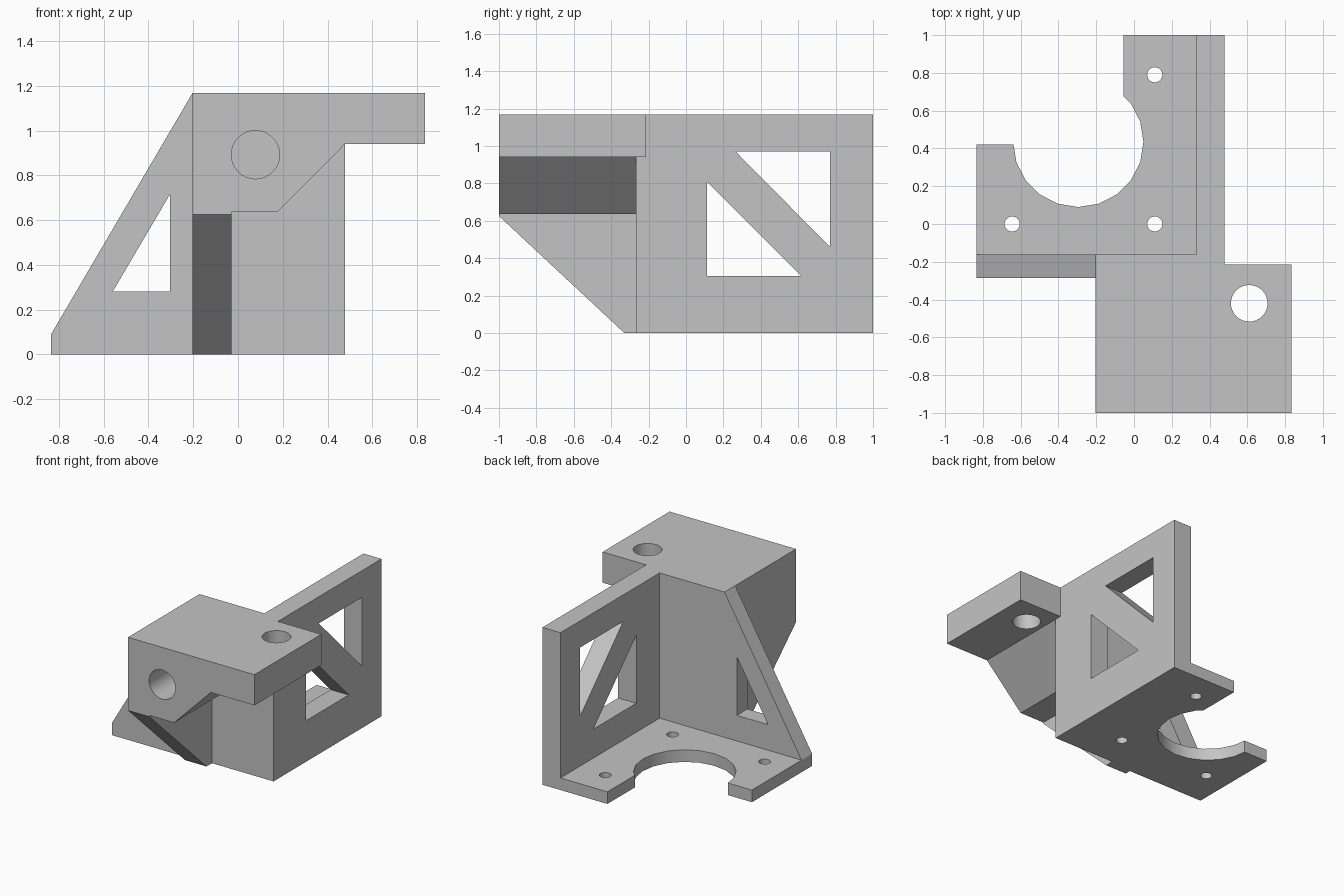
import bpy, bmesh, math

cube = bpy.data.objects.get("Cube")
if cube:
    bpy.data.objects.remove(cube, do_unlink=True)

GREY = (0.55, 0.55, 0.55, 1.0)
mat = bpy.data.materials.new("light grey")
mat.use_nodes = True
mat.diffuse_color = GREY
for node in mat.node_tree.nodes:
    if node.type == 'BSDF_PRINCIPLED':
        node.inputs["Base Color"].default_value = GREY


def prism(name, profile, axis, lo, hi):
    """Extrude a 2D profile along the given axis from lo to hi."""
    place = {'x': lambda p, q, t: (t, p, q),
             'y': lambda p, q, t: (p, t, q),
             'z': lambda p, q, t: (p, q, t)}[axis]
    bm = bmesh.new()
    rings = [[bm.verts.new(place(p, q, t)) for p, q in profile] for t in (lo, hi)]
    for ring in rings:
        bm.faces.new(ring)
    n = len(profile)
    for i in range(n):
        j = (i + 1) % n
        bm.faces.new((rings[0][i], rings[0][j], rings[1][j], rings[1][i]))
    bmesh.ops.recalc_face_normals(bm, faces=bm.faces)
    mesh = bpy.data.meshes.new(name)
    bm.to_mesh(mesh)
    bm.free()
    mesh.materials.append(mat)
    obj = bpy.data.objects.new(name, mesh)
    bpy.context.collection.objects.link(obj)
    return obj


def rect(p0, p1, q0, q1):
    return [(p0, q0), (p1, q0), (p1, q1), (p0, q1)]


def circle(p, q, r, sides=32):
    angles = [math.tau * i / sides for i in range(sides)]
    return [(p + r * math.cos(a), q + r * math.sin(a)) for a in angles]


def cut(obj, profile, axis, lo=-2, hi=2):
    """Cut a profile through the part, then discard the cutter."""
    cutter = prism("cutter", profile, axis, lo, hi)
    cutter.hide_render = True
    mod = obj.modifiers.new("cut", 'BOOLEAN')
    mod.operation = 'DIFFERENCE'
    mod.solver = 'EXACT'
    mod.object = cutter
    bpy.context.view_layer.objects.active = obj
    bpy.ops.object.modifier_apply(modifier=mod.name)
    bpy.data.objects.remove(cutter, do_unlink=True)


LEFT, BODY, INNER, SIDE, ARM = -0.835, -0.203, 0.33, 0.478, 0.835
TOP, ARM_Z, HEAD_Z, BASE_Z = 1.168, 0.94, 0.635, 0.09
FRONT, BACK = -0.266, -0.162

# Base plate with the large round notch and screw holes
base = prism("base_plate", [(LEFT, BACK), (INNER, BACK), (INNER, 1), (-0.055, 1),
                            (-0.055, 0.42), (LEFT, 0.42)], 'z', 0, BASE_Z)
cut(base, circle(-0.295, 0.435, 0.345, 20), 'z')
for x, y in ((-0.645, 0), (0.11, 0), (0.11, 0.79)):
    cut(base, circle(x, y, 0.04), 'z')

# Side wall with two triangular windows
side = prism("side_wall", rect(FRONT, 1, 0, TOP), 'x', INNER, SIDE)
cut(side, [(0.265, 0.97), (0.77, 0.46), (0.77, 0.97)], 'x')
cut(side, [(0.112, 0.305), (0.615, 0.305), (0.112, 0.81)], 'x')

# Front wall and sloping gusset with its window
wall = prism("front_wall", rect(BODY, INNER, 0, TOP), 'y', FRONT, BACK)
gusset = prism("gusset", [(LEFT, 0), (BODY, 0), (BODY, TOP), (LEFT, BASE_Z)],
               'y', -0.286, BACK)
cut(gusset, [(-0.56, 0.28), (-0.304, 0.28), (-0.304, 0.715)], 'y')

# Overhanging head with a blind round bore
head = prism("head_block", [(BODY, HEAD_Z), (0.175, HEAD_Z), (SIDE, ARM_Z),
                            (SIDE, TOP), (BODY, TOP)], 'y', -1, FRONT)
cut(head, circle(0.078, 0.892, 0.108), 'y')

# Side arm with a vertical bore
arm = prism("side_arm", rect(SIDE, ARM, -1, -0.215), 'z', ARM_Z, TOP)
cut(arm, circle(0.61, -0.42, 0.097), 'z')

# Diagonal strut under the head
strut = prism("diagonal_strut", [(-1, HEAD_Z), (-1, 0.625), (-0.33, 0), (FRONT, 0),
                                 (FRONT, HEAD_Z)], 'x', BODY, -0.028)

# Smooth the bores, keep edges sharp
bpy.ops.object.select_all(action='DESELECT')
for part in (base, side, wall, gusset, head, arm, strut):
    part.select_set(True)
bpy.context.view_layer.objects.active = base
bpy.ops.object.shade_smooth_by_angle(angle=math.radians(30))
